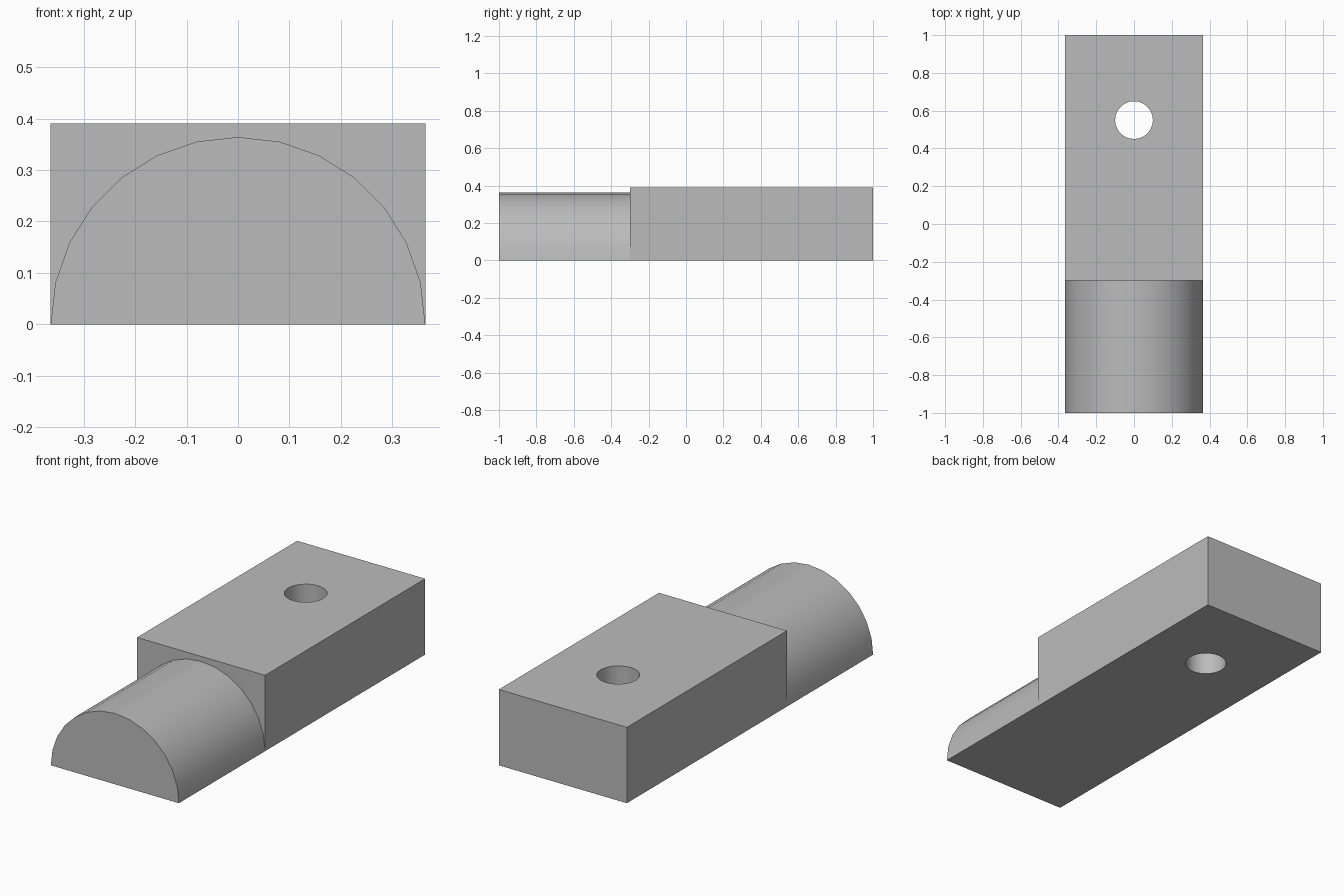
import bpy
import bmesh
from math import pi, cos, sin, radians
from mathutils import Matrix

if "Cube" in bpy.data.objects:
    bpy.data.objects.remove(bpy.data.objects["Cube"], do_unlink=True)

HALF_WIDTH = 0.364
HEIGHT = 0.39
STEP_Y = -0.3
ARC_SIDES = 14

grey = bpy.data.materials.new("plain_grey")
grey.use_nodes = True
colour = (0.5, 0.5, 0.5, 1)
grey.diffuse_color = colour
grey.node_tree.nodes["Principled BSDF"].inputs["Base Color"].default_value = colour


def prism(name, outline, start, length, axis):
    """Extrude a closed outline along +y or +z."""
    bm = bmesh.new()
    place = (lambda u, v: (u, start, v)) if axis == "y" else (lambda u, v: (u, v, start))
    face = bm.faces.new([bm.verts.new(place(u, v)) for u, v in outline])
    extruded = bmesh.ops.extrude_face_region(bm, geom=[face], use_keep_orig=True)["geom"]
    offset = (0, length, 0) if axis == "y" else (0, 0, length)
    bmesh.ops.translate(bm, vec=offset,
                        verts=[g for g in extruded if isinstance(g, bmesh.types.BMVert)])
    bmesh.ops.recalc_face_normals(bm, faces=bm.faces)
    mesh = bpy.data.meshes.new(name)
    bm.to_mesh(mesh)
    bm.free()
    mesh.materials.append(grey)
    obj = bpy.data.objects.new(name, mesh)
    bpy.context.collection.objects.link(obj)
    return obj


def combine(target, other, operation):
    """Apply a boolean and discard the second solid."""
    bpy.context.view_layer.objects.active = target
    mod = target.modifiers.new(operation.lower(), "BOOLEAN")
    mod.operation = operation
    mod.solver = "EXACT"
    mod.object = other
    bpy.ops.object.modifier_apply(modifier=mod.name)
    bpy.data.objects.remove(other, do_unlink=True)


def arc(radius, sweep, count, centre_y=0):
    return [(radius * cos(sweep * i / ARC_SIDES), centre_y + radius * sin(sweep * i / ARC_SIDES))
            for i in range(count)]


# Rectangular block
body = prism("block_with_rounded_end",
             [(-HALF_WIDTH, 0), (HALF_WIDTH, 0), (HALF_WIDTH, HEIGHT), (-HALF_WIDTH, HEIGHT)],
             STEP_Y, 1 - STEP_Y, "y")

# Half-round front end
rounded_end = prism("rounded_end", arc(HALF_WIDTH, pi, ARC_SIDES + 1), -1, 1 + STEP_Y, "y")
combine(body, rounded_end, "UNION")

# Vertical through hole
hole = prism("hole_cutter", arc(0.1, pi, 2 * ARC_SIDES, 0.55), -0.1, HEIGHT + 0.2, "z")
combine(body, hole, "DIFFERENCE")

# Smooth the curved walls and keep the edges crisp
bpy.ops.object.select_all(action="DESELECT")
body.select_set(True)
bpy.context.view_layer.objects.active = body
bpy.ops.object.shade_smooth_by_angle(angle=radians(30))
